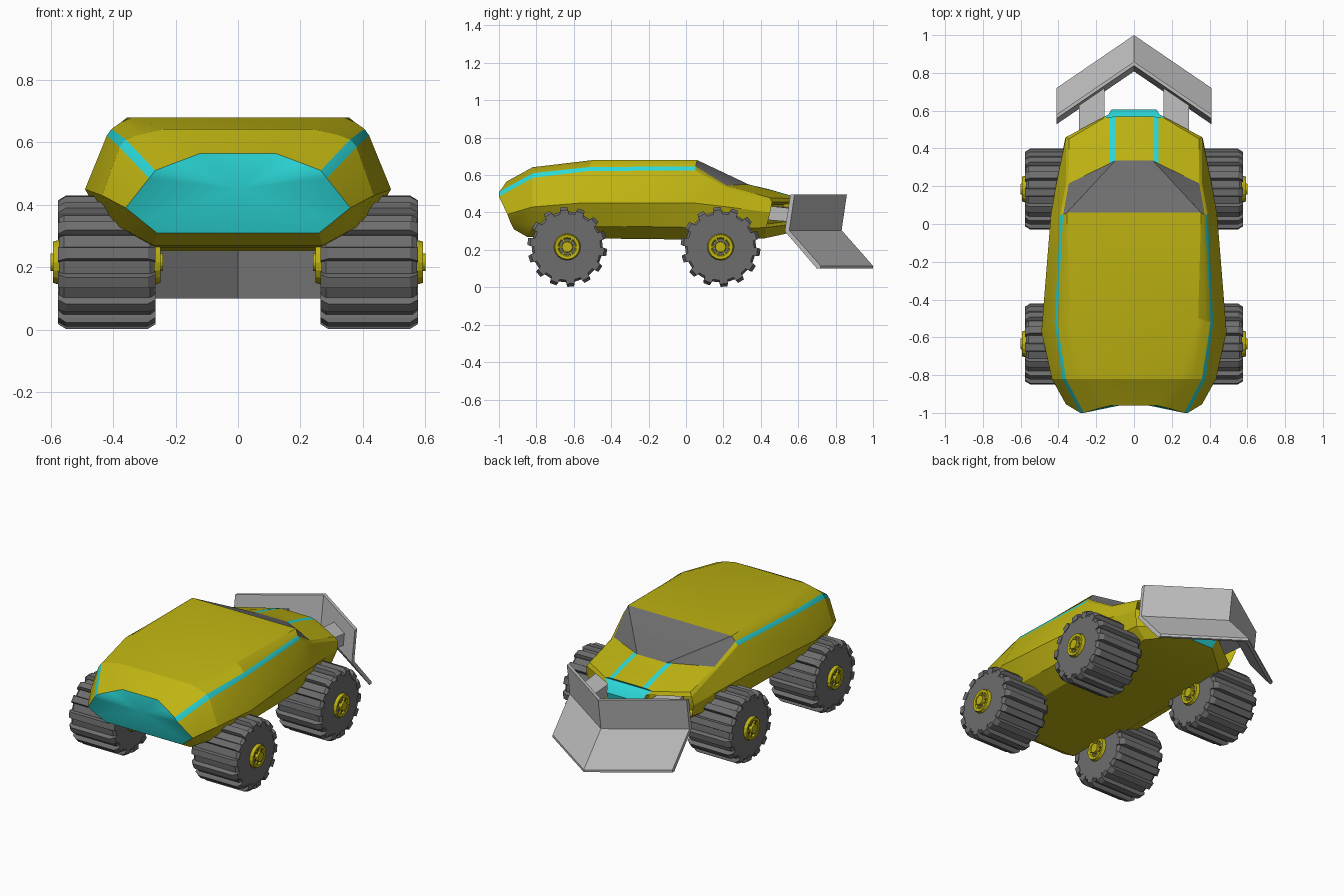
import bpy, bmesh, math
from mathutils import Vector

if "Cube" in bpy.data.objects:
    bpy.data.objects.remove(bpy.data.objects["Cube"])


def material(name, rgb):
    m = bpy.data.materials.new(name)
    m.diffuse_color = (*rgb, 1)
    m.use_nodes = True
    m.node_tree.nodes["Principled BSDF"].inputs["Base Color"].default_value = m.diffuse_color
    return m


YELLOW = material("yellow paint", (0.52, 0.455, 0.006))
CYAN = material("cyan trim", (0.025, 0.70, 0.70))
DARK = material("dark grey", (0.155, 0.155, 0.155))
STEEL = material("light steel", (0.50, 0.50, 0.50))


def make_object(name, bm, mats, smooth=None):
    bmesh.ops.recalc_face_normals(bm, faces=bm.faces[:])
    me = bpy.data.meshes.new(name)
    bm.to_mesh(me)
    bm.free()
    for m in mats:
        me.materials.append(m)
    ob = bpy.data.objects.new(name, me)
    bpy.context.collection.objects.link(ob)
    if smooth:
        bpy.ops.object.select_all(action='DESELECT')
        ob.select_set(True)
        bpy.context.view_layer.objects.active = ob
        bpy.ops.object.shade_smooth_by_angle(angle=math.radians(smooth))
    return ob


# Body: lengthwise rails from the belly up to the roof, rear to nose
BELLY, LOW, WIDE, STRIPE_LO, STRIPE_HI, SHOULDER, ROOF = range(7)
rails = [
    [(.26, -.92, .31), (.27, -.85, .27), (.30, -.55, .262), (.30, .05, .255),
     (.30, .22, .252), (.27, .42, .262), (.11, .55, .29)],
    [(.31, -.94, .35), (.38, -.82, .33), (.42, -.55, .33), (.40, .05, .32),
     (.38, .22, .31), (.34, .43, .32), (.12, .59, .34)],
    [(.36, -.955, .39), (.435, -.82, .43), (.49, -.57, .45), (.44, .05, .45),
     (.41, .22, .43), (.365, .45, .40), (.12, .605, .41)],
    [(.285, -1, .485), (.38, -.82, .585), (.42, -.52, .622), (.39, .05, .625),
     (.36, .22, .53), (.36, .46, .455), (.135, .58, .455)],
    [(.265, -1, .51), (.36, -.82, .61), (.405, -.52, .643), (.375, .05, .647),
     (.345, .215, .545), (.345, .45, .478), (.16, .56, .475)],
    [(.20, -.98, .535), (.31, -.82, .627), (.375, -.51, .664), (.365, .055, .664),
     (.13, .32, .55), (.13, .44, .523), (.13, .565, .484)],
    [(.12, -.96, .565), (.24, -.82, .642), (.34, -.5, .68), (.355, .06, .68),
     (.10, .335, .55), (.10, .44, .525), (.10, .57, .488)],
]


def body_colour(rail, station):
    if station == 3 and rail >= STRIPE_HI:
        return 2                                     # windscreen
    if station < 3 and rail == STRIPE_LO:
        return 1                                     # side stripe
    if station > 3 and rail == SHOULDER:
        return 1                                     # bonnet stripe
    return 0


bm = bmesh.new()
right = [[bm.verts.new(p) for p in r] for r in rails]
left = [[bm.verts.new((-p[0], p[1], p[2])) for p in r] for r in rails]
recess = []
for side in (right, left):
    pocket = []
    for r in range(6):
        for s in range(6):
            f = bm.faces.new((side[r][s], side[r][s + 1], side[r + 1][s + 1], side[r + 1][s]))
            f.material_index = body_colour(r, s)
            if s == 5 and r in (LOW, WIDE):
                pocket.append(f)
    recess.append(pocket)
for s in range(6):                                   # belly and roof
    for r in (BELLY, ROOF):
        f = bm.faces.new((right[r][s], right[r][s + 1], left[r][s + 1], left[r][s]))
        f.material_index = 2 if (r == ROOF and s == 3) else 0
for r in range(6):                                   # nose panel
    f = bm.faces.new((right[r][6], right[r + 1][6], left[r + 1][6], left[r][6]))
    f.material_index = 1
hub = bm.verts.new((0, -.945, .45))                  # dished rear panel
loop = [r[0] for r in right] + [r[0] for r in reversed(left)]
for a, b in zip(loop, loop[1:] + loop[:1]):
    bm.faces.new((a, b, hub)).material_index = 1
bmesh.ops.recalc_face_normals(bm, faces=bm.faces[:])
for pocket, sx in zip(recess, (1, -1)):              # openings for the arms
    bmesh.ops.inset_region(bm, faces=pocket, thickness=.014)
    verts = list({v for f in pocket for v in f.verts})
    bmesh.ops.translate(bm, verts=verts, vec=Vector((-sx * .02, -.06, 0)))
make_object("body", bm, [YELLOW, CYAN, DARK], 22)


# Plough: bent sheet swept into a V
def swept(name, profile, xs, mat, slope=.28 / .41):
    bm = bmesh.new()
    rings = [[bm.verts.new((x, y - slope * abs(x) * k, z)) for y, z, k in profile] for x in xs]
    n = len(profile)
    for a, b in zip(rings, rings[1:]):
        for i in range(n):
            j = (i + 1) % n
            bm.faces.new((a[i], a[j], b[j], b[i]))
    bm.faces.new(rings[0])
    bm.faces.new(rings[-1])
    return make_object(name, bm, [mat])


blade = [(.86, .495), (.832, .305), (1.0, .115), (1.0, .10), (.98, .10), (.808, .30), (.838, .495)]
swept("plough_blade", [(y, z, 1) for y, z in blade], (-.41, 0, .41), STEEL)
for sx, side in ((1, "right"), (-1, "left")):
    swept(side + "_plough_arm", [(.44, .36, 0), (.82, .345, 1), (.83, .415, 1), (.44, .435, 0)],
          (sx * .155, sx * .29), STEEL)


# Wheels: turned about the x axis
def lathe(bm, profile, sides, mats=None):
    rings = []
    for x, r in profile:
        rings.append([bm.verts.new((x, r * math.cos(2 * math.pi * i / sides),
                                    r * math.sin(2 * math.pi * i / sides))) for i in range(sides)])
    for k, (a, b) in enumerate(zip(rings, rings[1:])):
        for i in range(sides):
            j = (i + 1) % sides
            f = bm.faces.new((a[i], a[j], b[j], b[i]))
            f.material_index = mats[k] if mats else 0
    bm.faces.new(rings[0])
    bm.faces.new(rings[-1])


def block(bm, x0, x1, angle, r0, r1, w0, w1, inset):
    """Tapered block between two radii, pointing outwards at the given angle."""
    out = Vector((0, math.cos(angle), math.sin(angle)))
    tan = Vector((0, -math.sin(angle), math.cos(angle)))
    lo, hi = [], []
    for ex, sw in ((0, -1), (1, -1), (1, 1), (0, 1)):
        x = x1 if ex else x0
        xi = x1 - inset if ex else x0 + inset
        lo.append(bm.verts.new(Vector((x, 0, 0)) + out * r0 + tan * sw * w0))
        hi.append(bm.verts.new(Vector((xi, 0, 0)) + out * r1 + tan * sw * w1))
    bm.faces.new(lo)
    bm.faces.new(hi)
    for i in range(4):
        j = (i + 1) % 4
        bm.faces.new((lo[i], lo[j], hi[j], hi[i]))


bm = bmesh.new()
lathe(bm, [(-.153, .05), (-.153, .178), (-.138, .19), (.138, .19), (.153, .178), (.153, .05)], 28)
for i in range(14):
    a = math.radians(95) + i * 2 * math.pi / 14
    block(bm, -.156, .156, a, .165, .197, .023, .022, 0)
    block(bm, -.156, .156, a, .197, .213, .022, .018, .025)
tyre = make_object("tyre", bm, [DARK])

bm = bmesh.new()
half = [(.18, .012), (.18, .028), (.16, .03), (.16, .044), (.17, .05), (.172, .066), (.145, .074)]
lathe(bm, [(-x, r) for x, r in half] + half[::-1], 16,
      [0, 0, 1, 0, 0, 0, 0, 0, 0, 0, 1, 0, 0])
for i in range(6):                                   # spokes on both faces
    a = i * math.pi / 3
    for sx in (1, -1):
        block(bm, sx * .155, sx * .17, a, .02, .052, .005, .005, 0)
rim = make_object("wheel_hub", bm, [YELLOW, DARK])

first = True
for y, end in ((-.635, "rear"), (.185, "nose")):
    for x, side in ((.42, "right"), (-.42, "left")):
        for part in (tyre, rim):
            ob = part if first else part.copy()
            if not first:
                bpy.context.collection.objects.link(ob)
            ob.location = (x, y, .216)
            ob.name = f"{end}_{side}_" + ("tyre" if part is tyre else "wheel_hub")
        first = False
